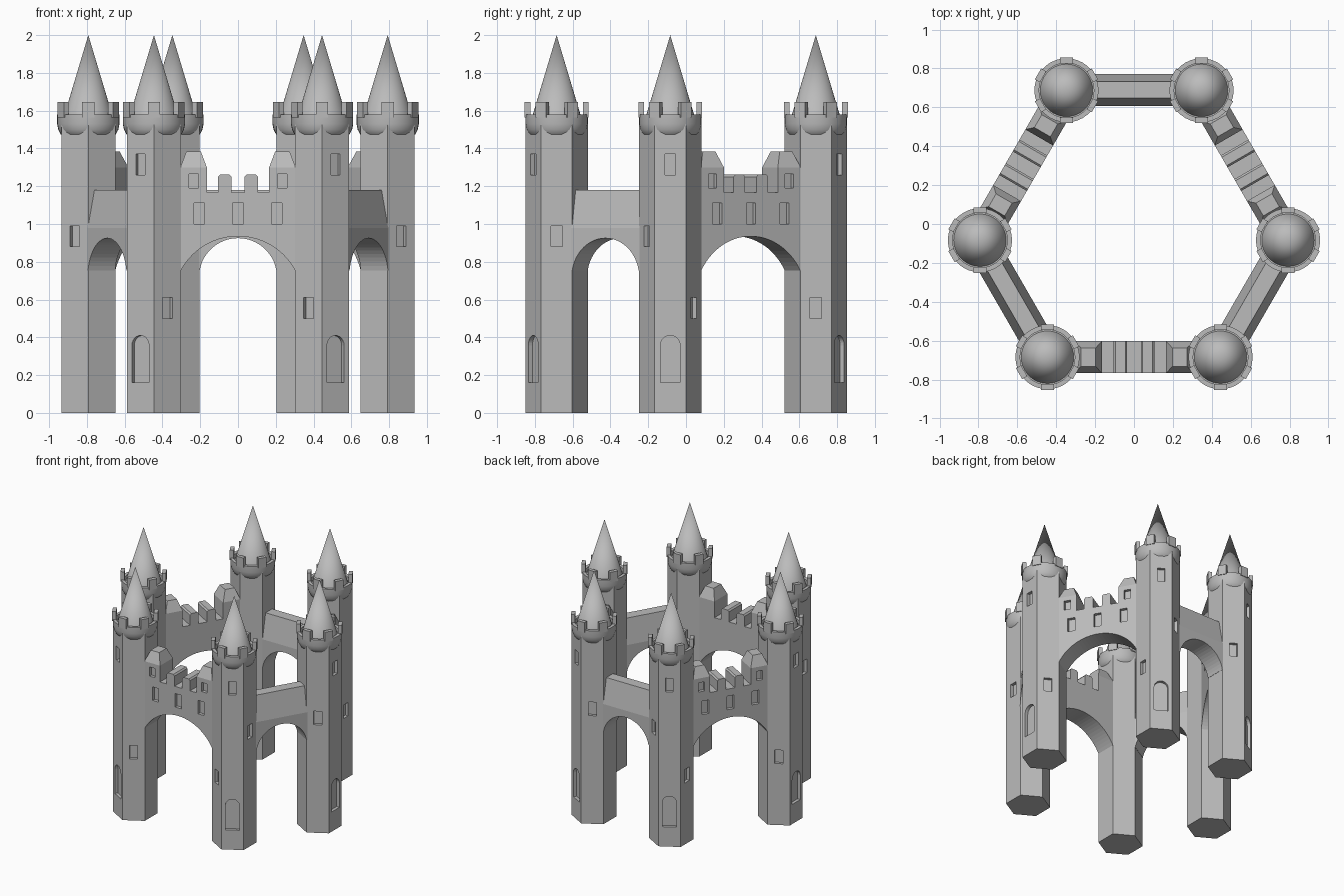
import bpy, bmesh
from math import pi, sin, cos, radians, sqrt, asin
from mathutils import Matrix, Vector

if "Cube" in bpy.data.objects:
    bpy.data.objects.remove(bpy.data.objects["Cube"], do_unlink=True)

stone = bpy.data.materials.new("grey_stone")
stone.use_nodes = True
GREY = (0.5, 0.5, 0.5, 1)
stone.diffuse_color = GREY
stone.node_tree.nodes["Principled BSDF"].inputs["Base Color"].default_value = GREY

HEX_R = 0.165                 # tower corner radius
FLAT = HEX_R * cos(pi / 6)    # tower centre to flat face
HALF = HEX_R / 2              # half wall thickness
RECESS = 0.025
CENTRE = Matrix.Translation((0, -0.027, 0))


def to_mesh(bm, name):
    bmesh.ops.recalc_face_normals(bm, faces=bm.faces)
    me = bpy.data.meshes.new(name)
    bm.to_mesh(me)
    bm.free()
    me.materials.append(stone)
    return me


def prism(bm, pts, y0, y1, mat=Matrix()):
    """Extrude an x-z outline from y0 to y1."""
    a = [bm.verts.new(mat @ Vector((x, y0, z))) for x, z in pts]
    b = [bm.verts.new(mat @ Vector((x, y1, z))) for x, z in pts]
    bm.faces.new(a)
    bm.faces.new(b[::-1])
    for i in range(len(pts)):
        j = (i + 1) % len(pts)
        bm.faces.new((a[i], b[i], b[j], a[j]))


def block(bm, x0, x1, z0, z1, dx, dy):
    """Wall-thick block whose top is inset by dx and dy."""
    rings = []
    for z, ix, iy in ((z0, 0, 0), (z1, dx, dy)):
        y = HALF - iy
        rings.append([bm.verts.new(p) for p in (
            (x0 + ix, -y, z), (x1 - ix, -y, z), (x1 - ix, y, z), (x0 + ix, y, z))])
    lo, hi = rings
    bm.faces.new(lo)
    bm.faces.new(hi)
    for i in range(4):
        j = (i + 1) % 4
        bm.faces.new((lo[i], lo[j], hi[j], hi[i]))


def rect(x, z0, z1, w):
    return [(x - w / 2, z0), (x + w / 2, z0), (x + w / 2, z1), (x - w / 2, z1)]


def arch(half, spring, rise, n=20):
    """Circular arc from +half to -half."""
    r = (half * half + rise * rise) / (2 * rise)
    top = asin(min(1, half / r))
    return [(r * sin(t), spring + rise - r + r * cos(t))
            for t in (top * (1 - 2 * i / n) for i in range(n + 1))]


def carve(me, cut_bm):
    """Cut recesses into a mesh and return the finished mesh."""
    body = bpy.data.objects.new("body", me)
    cutter = bpy.data.objects.new("cutter", to_mesh(cut_bm, "cutter"))
    cutter.hide_render = True
    for ob in (body, cutter):
        bpy.context.collection.objects.link(ob)
    mod = body.modifiers.new("recesses", "BOOLEAN")
    mod.operation, mod.solver, mod.object = "DIFFERENCE", "EXACT", cutter
    bpy.context.view_layer.update()
    deps = bpy.context.evaluated_depsgraph_get()
    result = bpy.data.meshes.new_from_object(body.evaluated_get(deps))
    result.name = me.name
    for ob in (body, cutter):
        bpy.data.objects.remove(ob, do_unlink=True)
    return result


def place(name, me, mat, smooth=False):
    ob = bpy.data.objects.new(name, me)
    ob.matrix_world = mat
    bpy.context.collection.objects.link(ob)
    if smooth:
        bpy.ops.object.select_all(action="DESELECT")
        ob.select_set(True)
        bpy.context.view_layer.objects.active = ob
        bpy.ops.object.shade_smooth_by_angle(angle=radians(35))


def turned(deg):
    return Matrix.Rotation(radians(deg), 4, "Z")


# Hexagonal shaft with a door and windows; side is +1 or -1
def shaft_mesh(side):
    bm = bmesh.new()
    ring = [bm.verts.new((HEX_R * cos(pi / 2 + k * pi / 3),
                          HEX_R * sin(pi / 2 + k * pi / 3), 0)) for k in range(6)]
    base = bm.faces.new(ring)
    ext = bmesh.ops.extrude_face_region(bm, geom=[base], use_keep_orig=True)
    tops = [v for v in ext["geom"] if isinstance(v, bmesh.types.BMVert)]
    bmesh.ops.translate(bm, verts=tops, vec=(0, 0, 1.54))
    cuts = bmesh.new()
    door = [(-0.052, 0.16), (0.052, 0.16)] + arch(0.052, 0.358, 0.052, 12)
    for deg, outline in ((300, door), (300, rect(0, 1.26, 1.37, 0.056)),
                         (240, rect(0, 0.5, 0.61, 0.06)), (0, rect(0, 0.88, 0.99, 0.06))):
        face = deg if side > 0 else 180 - deg
        prism(cuts, outline, -0.2, -FLAT + RECESS, turned(face + 90))
    return carve(to_mesh(bm, "tower_shaft"), cuts)


# Lathed collar with a low parapet
def collar_mesh():
    bm = bmesh.new()
    profile = [(0, 1.46), (0.125, 1.46), (0.146, 1.475), (0.159, 1.5), (0.165, 1.53),
               (0.165, 1.58), (0.141, 1.58), (0.141, 1.55), (0, 1.55)]
    vs = [bm.verts.new((r, 0, z)) for r, z in profile]
    es = [bm.edges.new(p) for p in zip(vs, vs[1:])]
    bmesh.ops.spin(bm, geom=vs + es, axis=(0, 0, 1), cent=(0, 0, 0),
                   angle=2 * pi, steps=36)
    bmesh.ops.remove_doubles(bm, verts=bm.verts, dist=0.0005)
    return to_mesh(bm, "tower_collar")


def merlon_mesh():
    bm = bmesh.new()
    for k in range(6):
        prism(bm, rect(0, 1.565, 1.645, 0.065), -0.169, -0.139, turned(60 * k))
    return to_mesh(bm, "tower_merlons")


def roof_mesh():
    bm = bmesh.new()
    bmesh.ops.create_cone(bm, cap_ends=True, segments=36, radius1=0.135, radius2=0,
                          depth=0.45, matrix=Matrix.Translation((0, 0, 1.775)))
    return to_mesh(bm, "tower_roof")


# Battlemented wall over the wide arch
def gate_mesh():
    bm = bmesh.new()
    top = [(0.165, 1.3), (0.165, 1.168)]
    for c in (0.07, -0.07):
        a, b = c + 0.035, c - 0.035
        top += [(a, 1.168), (a, 1.25), (a - 0.01, 1.262),
                (b + 0.01, 1.262), (b, 1.25), (b, 1.168)]
    top += [(-0.165, 1.168), (-0.165, 1.3)]
    end = 0.32
    outline = ([(end, 0.755), (end, 1.3)] + top + [(-end, 1.3), (-end, 0.755)]
               + arch(0.302, 0.755, 0.18, 28)[::-1])
    prism(bm, outline, -HALF, HALF)
    cuts = bmesh.new()
    for x in (-0.205, 0, 0.205):
        prism(cuts, rect(x, 1.0, 1.11, 0.056), -0.2, -HALF + RECESS)
    for x in (-0.235, 0.235):
        prism(cuts, rect(x, 1.19, 1.265, 0.05), -0.2, -HALF + RECESS)
    return carve(to_mesh(bm, "gate_wall"), cuts)


# Chamfered caps beside the battlements
def shoulder_mesh():
    bm = bmesh.new()
    for s in (-1, 1):
        x0, x1 = sorted((s * 0.165, s * 0.305))
        block(bm, x0, x1, 1.3, 1.385, 0.032, 0.035)
    return to_mesh(bm, "gate_shoulders")


# Plain wall over the narrow arch, with a tapered top
def bridge_mesh():
    bm = bmesh.new()
    end = 0.22
    outline = ([(end, 0.755), (end, 0.98), (-end, 0.98), (-end, 0.755)]
               + arch(0.203, 0.755, 0.17, 24)[::-1])
    prism(bm, outline, -HALF, HALF)
    block(bm, -end, end, 0.98, 1.18, 0, 0.04)
    return to_mesh(bm, "bridge_wall")


shafts = {s: shaft_mesh(s) for s in (-1, 1)}
collar, merlons, roof = collar_mesh(), merlon_mesh(), roof_mesh()
gate, shoulders, bridge = gate_mesh(), shoulder_mesh(), bridge_mesh()

# Three equal sides around the centre
for i in range(3):
    spin = CENTRE @ turned(120 * i)
    for s, label in ((-1, "left"), (1, "right")):
        spot = spin @ Matrix.Translation((s * 0.445, -0.658, 0))
        tag = f"_{i + 1}_{label}"
        place("tower_shaft" + tag, shafts[s], spot)
        place("tower_collar" + tag, collar, spot, True)
        place("tower_merlons" + tag, merlons, spot)
        place("tower_roof" + tag, roof, spot, True)
    front = spin @ Matrix.Translation((0, -0.658, 0))
    place(f"gate_wall_{i + 1}", gate, front)
    place(f"gate_shoulders_{i + 1}", shoulders, front)
    place(f"bridge_wall_{i + 1}", bridge,
          spin @ turned(60) @ Matrix.Translation((0, -0.717, 0)))
